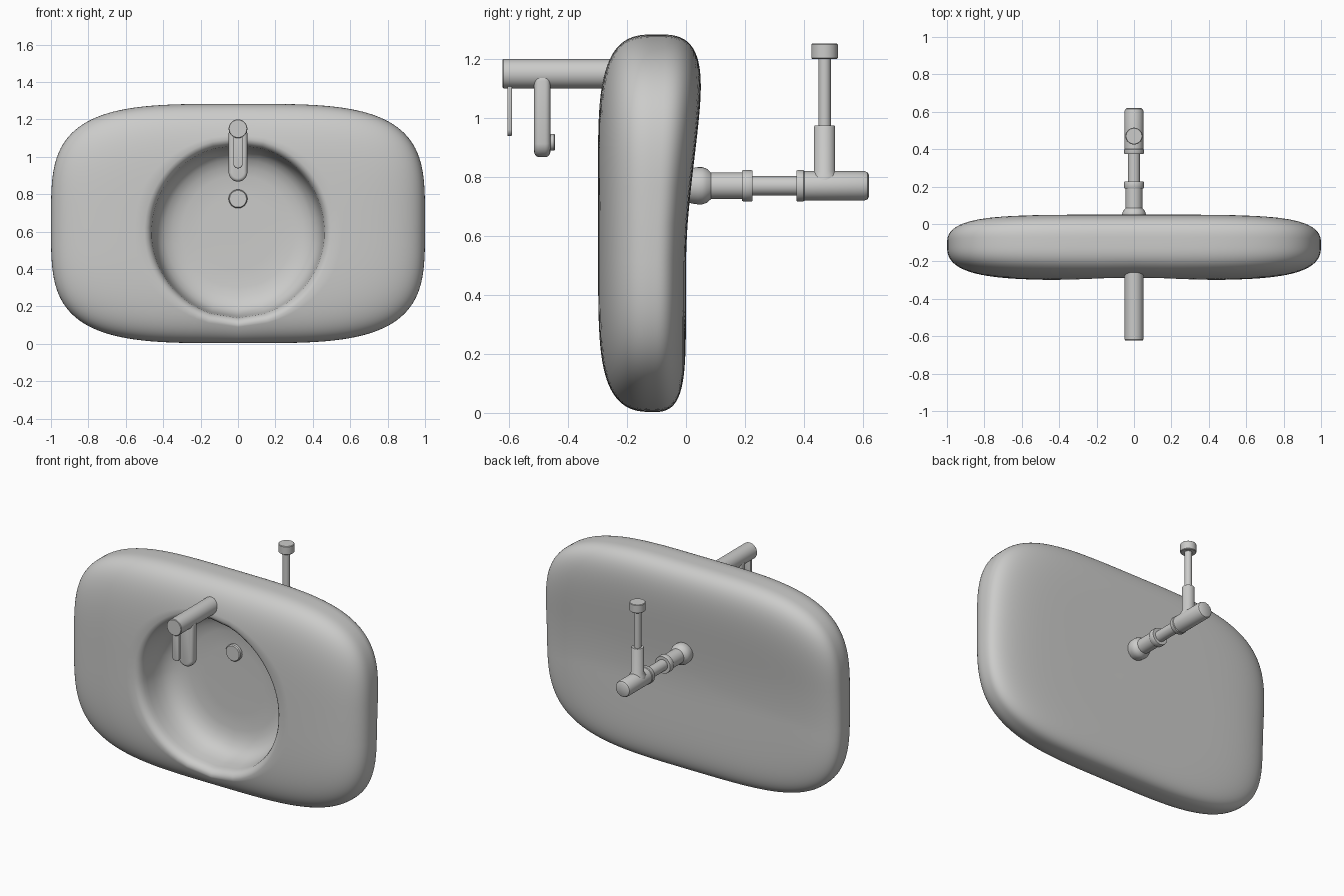
import bpy, bmesh
from math import sin, cos, pi, copysign, radians
from mathutils import Matrix, Vector

cube = bpy.data.objects.get("Cube")
if cube:
    bpy.data.objects.remove(cube)

mat = bpy.data.materials.new("light grey")
mat.use_nodes = True
GREY = (0.6, 0.6, 0.59, 1)
mat.diffuse_color = GREY
mat.node_tree.nodes["Principled BSDF"].inputs["Base Color"].default_value = GREY


def finish(name, bm, angle=35):
    bmesh.ops.recalc_face_normals(bm, faces=bm.faces)
    mesh = bpy.data.meshes.new(name)
    bm.to_mesh(mesh)
    bm.free()
    mesh.materials.append(mat)
    ob = bpy.data.objects.new(name, mesh)
    bpy.context.collection.objects.link(ob)
    bpy.ops.object.select_all(action='DESELECT')
    ob.select_set(True)
    bpy.context.view_layer.objects.active = ob
    bpy.ops.object.shade_smooth_by_angle(angle=radians(angle))
    return ob


def loft(bm, rings):
    """Skin equal point loops and cap both ends."""
    loops = [[bm.verts.new(p) for p in ring] for ring in rings]
    n = len(loops[0])
    for a, b in zip(loops, loops[1:]):
        for i in range(n):
            j = (i + 1) % n
            bm.faces.new((a[i], a[j], b[j], b[i]))
    bm.faces.new(loops[0])
    bm.faces.new(loops[-1])


def lathe(name, profile, origin, axis, sides=40):
    """Turn (distance, radius) points around an axis through origin."""
    turn = Vector((0, 0, 1)).rotation_difference(Vector(axis)).to_matrix()
    rings = []
    for d, r in profile:
        rings.append([Vector(origin) + turn @ Vector(
            (r * cos(2 * pi * i / sides), r * sin(2 * pi * i / sides), d))
            for i in range(sides)])
    bm = bmesh.new()
    loft(bm, rings)
    return finish(name, bm)


def tablet(name, half, z0, z1, y0, y1, bevel):
    """Upright plate with rounded ends, seen from the front."""
    pts = []
    for i in range(32):
        a = 2 * pi * (i + 0.5) / 32
        end = z1 - half if sin(a) > 0 else z0 + half
        pts.append((half * cos(a), end + half * sin(a)))
    bm = bmesh.new()
    loft(bm, [[(x, y, z) for x, z in pts] for y in (y0, y1)])
    rims = [e for e in bm.edges if abs(e.verts[0].co.y - e.verts[1].co.y) < 1e-5]
    bmesh.ops.bevel(bm, geom=rims, offset=bevel, segments=4, affect='EDGES', profile=0.5)
    return finish(name, bm)


# Basin body: a rounded slab with a bowl sunk in its front
N, POWER = 128, 3.7
MID_Z, HALF_Z = 0.643, 0.64
BOWL_Z, EDGE_Y = 0.6, -0.11


def outline(i, s):
    a = 2 * pi * i / N
    c, d = cos(a), sin(a)
    x = copysign(abs(c) ** (2 / POWER), c)
    z = copysign(abs(d) ** (2 / POWER), d)
    return s * x, MID_Z + s * z * HALF_Z


def spread(x, z):
    return min(1, (abs(x) ** POWER + abs((z - MID_Z) / HALF_Z) ** POWER) ** (1 / POWER))


def front_y(x, z):
    return EDGE_Y - 0.19 * max(0, 1 - spread(x, z) ** 5) ** 0.36


def back_y(x, z):
    t = min(1, max(0, (z - 0.5) / 0.75))
    swell = 0.06 * t * t * (3 - 2 * t)
    return EDGE_Y + swell * 0.4 + (0.11 + swell * 0.6) * max(0, 1 - spread(x, z) ** 8) ** 0.36


def circle(i, r):
    # Matches the angular spacing of the outer outline
    x, z = outline(i, 1)
    v = Vector((x, z - BOWL_Z)).normalized() * r
    return v.x, BOWL_Z + v.y


rings = []
# Bowl floor, wall and soft lip; depth is a share of the way to the front face
FLOOR_Y = -0.03
for r, share in [(0.05, 0), (0.2, 0), (0.3, 0.01), (0.35, 0.05), (0.39, 0.12), (0.42, 0.22),
                 (0.44, 0.36), (0.452, 0.55), (0.458, 0.75), (0.462, 0.85),
                 (0.47, 0.92), (0.482, 0.97), (0.5, 1)]:
    ring = []
    for i in range(N):
        x, z = circle(i, r)
        ring.append((x, FLOOR_Y + share * (front_y(*circle(i, 0.5)) - FLOOR_Y), z))
    rings.append(ring)
# Front face, spreading from the lip to the outline
STEPS = 24
for k in range(1, STEPS + 1):
    t = 1 - (1 - k / STEPS) ** 2.6
    ring = []
    for i in range(N):
        a, b = Vector(circle(i, 0.5)), Vector(outline(i, 1))
        x, z = a.lerp(b, t)
        ring.append((x, front_y(x, z), z))
    rings.append(ring)
# Back face
for k in range(1, STEPS + 1):
    s = 1 - 0.97 * (k / STEPS) ** 2.6
    ring = []
    for i in range(N):
        x, z = outline(i, s)
        ring.append((x, back_y(x, z), z))
    rings.append(ring)
bm = bmesh.new()
loft(bm, rings)
finish("basin", bm, 60)

# Tap
lathe("tap_body", [(0, 0.047), (0.004, 0.05), (0.4, 0.05)], (0, -0.622, 1.15), (0, 1, 0))
tablet("tap_spout", 0.05, 0.867, 1.17, -0.515, -0.46, 0.018)
lathe("spout_outlet", [(0, 0.028), (0.02, 0.028), (0.023, 0.025)], (0, -0.467, 0.918), (0, 1, 0))
tablet("tap_lever", 0.025, 0.938, 1.14, -0.606, -0.59, 0.004)

# Drain plug in the bowl
lathe("drain_plug", [(0, 0.05), (0.022, 0.05), (0.028, 0.045)], (0, -0.025, 0.775), (0, -1, 0))

# Waste pipe behind the basin
lathe("waste_pipe", [
    (-0.02, 0.05), (0.02, 0.06), (0.04, 0.063), (0.055, 0.063), (0.07, 0.058), (0.085, 0.045),
    (0.19, 0.045), (0.19, 0.051), (0.194, 0.053), (0.222, 0.053), (0.226, 0.051),
    (0.226, 0.033), (0.374, 0.033), (0.374, 0.051), (0.378, 0.053), (0.398, 0.053),
    (0.402, 0.05), (0.605, 0.05), (0.615, 0.046), (0.62, 0.038)],
    (0, 0, 0.77), (0, 1, 0))

# Upright branch with end cap
lathe("upright_pipe", [
    (0, 0.046), (0.035, 0.046), (0.05, 0.036), (0.2, 0.036), (0.205, 0.033), (0.205, 0.021),
    (0.43, 0.021), (0.43, 0.042), (0.433, 0.045), (0.479, 0.045), (0.482, 0.042)],
    (0, 0.47, 0.77), (0, 0, 1))
